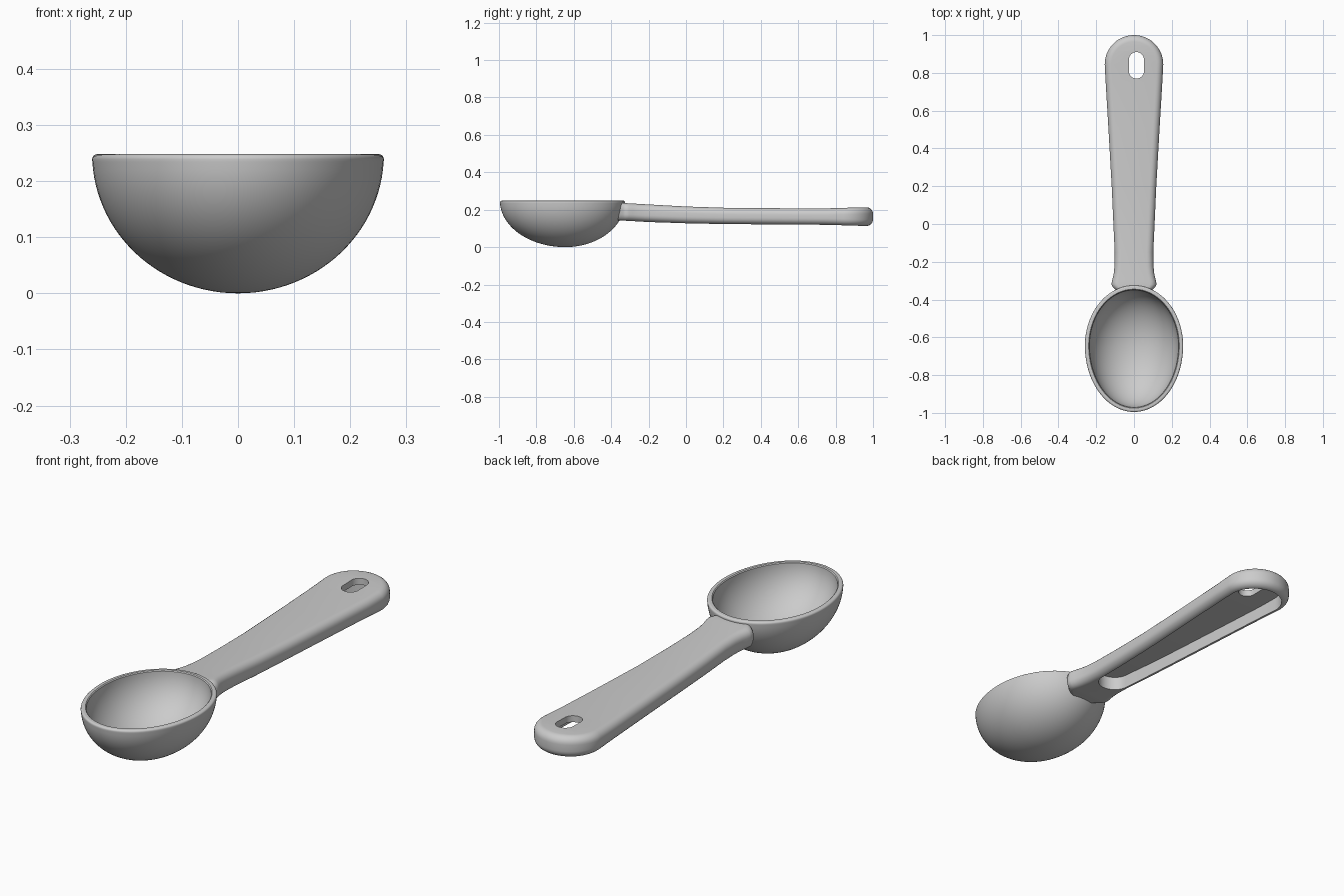
import bpy, bmesh
from math import sin, cos, pi, radians

cube = bpy.data.objects.get("Cube")
if cube:
    bpy.data.objects.remove(cube)

grey = bpy.data.materials.new("light grey plastic")
grey.use_nodes = True
color = (0.6, 0.6, 0.6, 1)
grey.diffuse_color = color
grey.node_tree.nodes["Principled BSDF"].inputs["Base Color"].default_value = color


def lookup(table, y):
    """Smoothly interpolate a (y, value) table."""
    if y <= table[0][0]:
        return table[0][1]
    for (y0, v0), (y1, v1) in zip(table, table[1:]):
        if y <= y1:
            t = (y - y0) / (y1 - y0)
            return v0 + (v1 - v0) * t
    return table[-1][1]


def finish(name, bm, helper=False):
    bmesh.ops.recalc_face_normals(bm, faces=bm.faces)
    mesh = bpy.data.meshes.new(name)
    bm.to_mesh(mesh)
    bm.free()
    obj = bpy.data.objects.new(name, mesh)
    bpy.context.collection.objects.link(obj)
    mesh.materials.append(grey)
    obj.hide_render = helper
    return obj


def bridge(bm, a, b):
    n = len(a)
    for i in range(n):
        bm.faces.new((a[i], a[(i + 1) % n], b[(i + 1) % n], b[i]))


# Bowl: egg-shaped rings stacked along a wall profile
RIM, WIDE, FRONT, BACK, MID = 0.248, 0.26, 0.35, 0.32, -0.645


def egg_solid(name, profile, helper=False):
    """Profile holds (inset, angle down from rim, rim lift); both ends are poles or caps."""
    bm = bmesh.new()
    rings = []
    for inset, a, drop in profile:
        ring = []
        for i in range(96):
            t = 2 * pi * i / 96
            length = BACK if sin(t) > 0 else FRONT
            ring.append(bm.verts.new(((WIDE - inset) * cos(a) * cos(t),
                                      MID + (length - inset) * cos(a) * sin(t),
                                      RIM - drop - (RIM - inset) * sin(a))))
        rings.append(ring)
    for a, b in zip(rings, rings[1:]):
        bridge(bm, a, b)
    bm.faces.new(rings[0])
    bm.faces.new(rings[-1])
    return finish(name, bm, helper)


WALL, STEPS = 0.024, 28
angles = [radians(89.5) * i / STEPS for i in range(STEPS + 1)]
outer = [(0, a, 0) for a in reversed(angles[1:])]
lip = [(0.009 - 0.009 * cos(a), 0, 0.009 - 0.009 * sin(a)) for a in [pi / 2 * i / 5 for i in range(6)]]
inner_lip = [(WALL - 0.004, 0, 0), (WALL, 0, 0.004)]
inner = [(WALL, a, 0) for a in angles[1:]]
bowl = egg_solid("bowl", outer + lip + inner_lip + inner)
bowl_cutter = egg_solid("bowl_cutter", [(0.014, a, -0.01) for a in reversed(angles)], True)

# Handle: half outline and the heights of its top and underside along y
SIDE = [(-0.372, 0.07), (-0.35, 0.095), (-0.335, 0.112), (-0.32, 0.119), (-0.305, 0.117),
        (-0.285, 0.112), (-0.26, 0.107), (-0.22, 0.103), (-0.15, 0.102), (0, 0.109),
        (0.2, 0.118), (0.5, 0.135), (0.75, 0.15), (0.845, 0.155)]
TOP = [(-0.34, 0.236), (-0.2, 0.228), (0, 0.217), (0.15, 0.211), (0.4, 0.208), (0.75, 0.207), (0.95, 0.213)]
LOW = [(-0.34, 0.142), (-0.2, 0.134), (0, 0.127), (0.2, 0.123), (0.6, 0.12), (0.75, 0.119), (0.95, 0.113)]


def end_arc(radius, centre, start, stop, n=16):
    pts = []
    for i in range(n + 1):
        a = radians(start + (stop - start) * i / n)
        pts.append((centre + radius * sin(a), radius * cos(a)))
    return pts


def slab(name, half, levels, helper=False):
    """Mirror a half outline and stack it as (inset, height function) levels."""
    dirs = []
    for i in range(len(half)):
        (y0, x0), (y1, x1) = half[max(i - 1, 0)], half[min(i + 1, len(half) - 1)]
        d = ((y1 - y0) ** 2 + (x1 - x0) ** 2) ** 0.5
        dirs.append((1, 0) if half[i][0] < -0.25 else ((y1 - y0) / d, (x0 - x1) / d))
    bm = bmesh.new()
    rings = []
    for inset, height in levels:
        pts = [(x - inset * nx, y - inset * ny) for (y, x), (nx, ny) in zip(half, dirs)]
        pts += [(-x, y) for x, y in reversed(pts)]
        rings.append([bm.verts.new((x, y, height(y))) for x, y in pts])
    for a, b in zip(rings, rings[1:]):
        bridge(bm, a, b)
    for ring in (rings[0], rings[-1]):
        for i in range(len(half) - 1):
            bm.faces.new((ring[i], ring[i + 1], ring[-2 - i], ring[-1 - i]))
    return finish(name, bm, helper)


def rounded(table, offset):
    return lambda y: lookup(table, y) + offset


R = 0.035
quarter = [pi / 2 * i / 6 for i in range(7)]
levels = [(R - R * sin(a), rounded(LOW, R - R * cos(a))) for a in quarter]
levels += [(R - R * cos(a), rounded(TOP, R * sin(a) - R)) for a in quarter]
body = SIDE + end_arc(0.155, 0.845, 0, 86)[1:]
handle = slab("handle", body, levels)

# Hollow underside and hanging slot
LIP = 0.033
hollow = end_arc(0.07, -0.14, -86, 0, 10)
hollow += [(y, w - LIP) for y, w in SIDE if y > -0.1] + end_arc(0.155 - LIP, 0.845, 0, 86)[1:]
cavity = slab("cavity_cutter", hollow, [(0, lambda y: 0), (0, rounded(TOP, -0.03))], True)

slot_half = end_arc(0.04, 0.81, -86, 0, 10) + end_arc(0.04, 0.87, 0, 86, 10)
slot = slab("slot_cutter", slot_half, [(0, lambda y: 0), (0, lambda y: 0.4)], True)
slot.location.x = 0.013

for cutter in (cavity, slot, bowl_cutter):
    mod = handle.modifiers.new(cutter.name, "BOOLEAN")
    mod.operation = "DIFFERENCE"
    mod.solver = "EXACT"
    mod.object = cutter
bpy.context.view_layer.update()

# Apply the cuts, remove the cutters and smooth the surfaces
bpy.ops.object.select_all(action="DESELECT")
bpy.context.view_layer.objects.active = handle
handle.select_set(True)
for mod in list(handle.modifiers):
    bpy.ops.object.modifier_apply(modifier=mod.name)
for cutter in (cavity, slot, bowl_cutter):
    bpy.data.objects.remove(cutter)
bowl.select_set(True)
bpy.ops.object.shade_smooth_by_angle(angle=radians(35))
